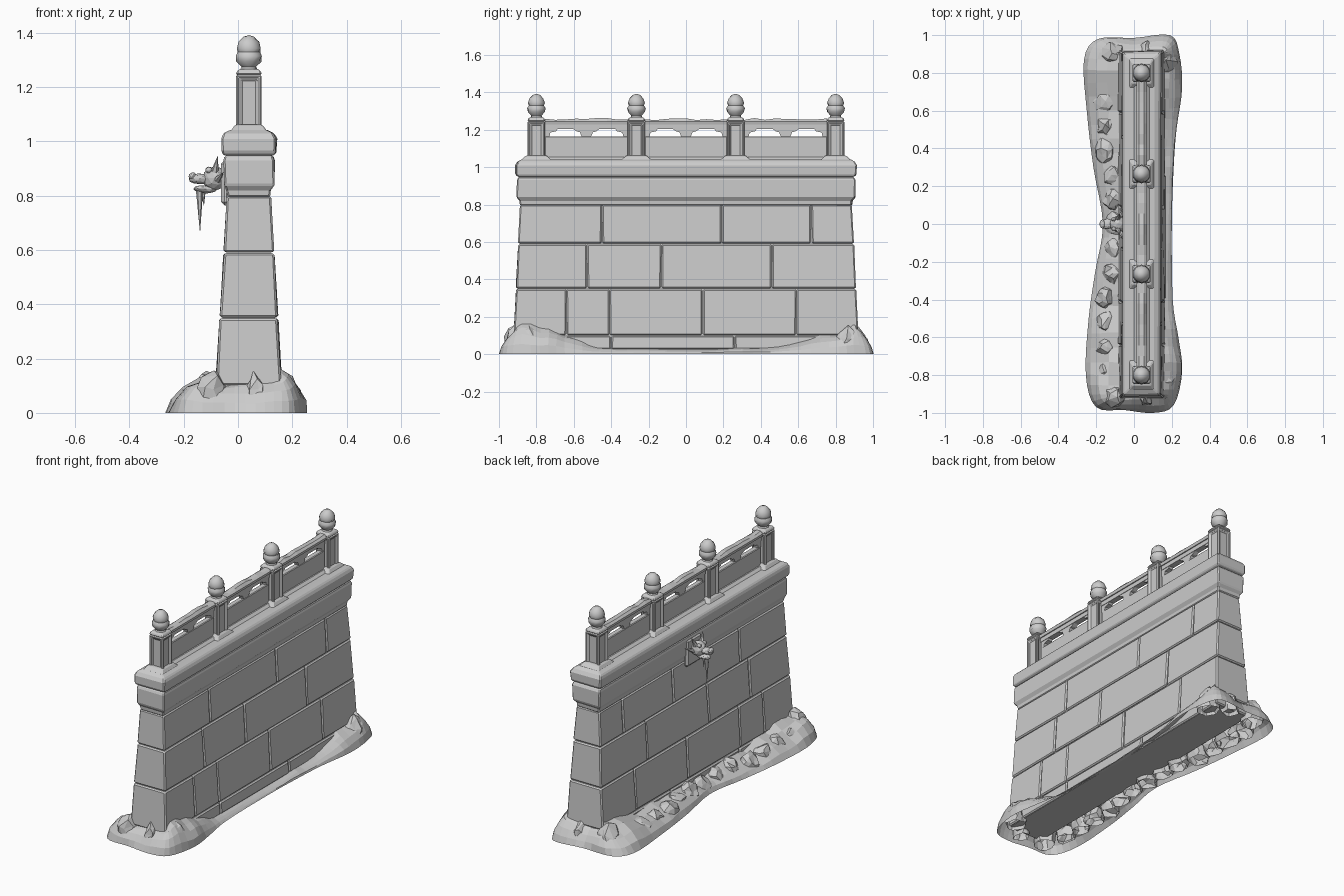
import bpy, bmesh, math, random
from mathutils import Vector, noise

random.seed(4)
old = bpy.data.objects.get("Cube")
if old:
    bpy.data.objects.remove(old)

stone = bpy.data.materials.new("pale_grey_stone")
stone.use_nodes = True
grey = (0.6, 0.6, 0.6, 1)
stone.diffuse_color = grey
stone.node_tree.nodes["Principled BSDF"].inputs["Base Color"].default_value = grey

CX = 0.04                         # centre line of the wall
POSTS = (-0.8, -0.265, 0.265, 0.8)


def finish(name, bm, bevel=0, smooth=False):
    bmesh.ops.recalc_face_normals(bm, faces=bm.faces)
    mesh = bpy.data.meshes.new(name)
    bm.to_mesh(mesh)
    bm.free()
    mesh.materials.append(stone)
    ob = bpy.data.objects.new(name, mesh)
    bpy.context.scene.collection.objects.link(ob)
    if bevel:
        mod = ob.modifiers.new("worn_edges", "BEVEL")
        mod.width, mod.segments = bevel, 1
        mod.limit_method, mod.angle_limit = "ANGLE", math.radians(35)
    if smooth:
        bpy.ops.object.select_all(action="DESELECT")
        ob.select_set(True)
        bpy.context.view_layer.objects.active = ob
        bpy.ops.object.shade_smooth_by_angle(angle=math.radians(40))
    return ob


def bridge(bm, rings):
    for a, b in zip(rings, rings[1:]):
        n = len(a)
        for i in range(n):
            bm.faces.new((a[i], a[(i + 1) % n], b[(i + 1) % n], b[i]))


def loft(bm, levels, jitter=0):
    """Stack rectangles given as (x0, x1, y0, y1, z)."""
    rings = []
    for x0, x1, y0, y1, z in levels:
        ring = [(x0, y0), (x1, y0), (x1, y1), (x0, y1)]
        rings.append([bm.verts.new((x + random.uniform(-jitter, jitter),
                                    y + random.uniform(-jitter, jitter), z)) for x, y in ring])
    bridge(bm, rings)
    bm.faces.new(rings[0])
    bm.faces.new(rings[-1])
    return rings


def box(bm, x0, x1, y0, y1, z0, z1):
    return loft(bm, [(x0, x1, y0, y1, z0), (x0, x1, y0, y1, z1)])


def sweep_y(bm, outline, y0, y1):
    """Extrude an x-z outline along y."""
    rings = [[bm.verts.new((x, y, z)) for x, z in outline] for y in (y0, y1)]
    bridge(bm, rings)
    bm.faces.new(rings[0])
    bm.faces.new(rings[1])


def half_size(z):
    """Battered wall: half thickness, centre and half length at a height."""
    t = z / 0.8
    return 0.128 - 0.048 * t, CX, 0.925 - 0.037 * t


# Wall core behind the joints
bm = bmesh.new()
levels = []
for z in (0.025, 0.8):
    hx, c, hy = half_size(z)
    levels.append((c - hx + 0.01, c + hx - 0.01, -hy + 0.01, hy - 0.01, z))
loft(bm, levels)
finish("wall_core", bm)

# Courses of stone blocks
courses = [(0.025, 0.1, (-0.4, 0.26)), (0.1, 0.35, (-0.64, -0.41, 0.09, 0.59)),
           (0.35, 0.59, (-0.53, -0.13, 0.46)), (0.59, 0.8, (-0.45, 0.19, 0.67))]
bm = bmesh.new()
for z0, z1, joints in courses:
    ends = (-2,) + joints + (2,)
    for a, b in zip(ends, ends[1:]):
        levels = []
        for z in (z0 + 0.002, z1 - 0.002):
            hx, c, hy = half_size(z)
            levels.append((c - hx, c + hx, max(a + 0.002, -hy), min(b - 0.002, hy), z))
        loft(bm, levels, 0.0025)
finish("stone_blocks", bm, 0.007)

# Frieze band and coping
bm = bmesh.new()
for rows in (((0.078, 0.887, 0.795), (0.082, 0.89, 0.82), (0.092, 0.905, 0.84), (0.095, 0.905, 0.93),
              (0.088, 0.897, 0.948)),
             ((0.092, 0.9, 0.948), (0.1, 0.91, 0.96), (0.102, 0.912, 1.01), (0.092, 0.9, 1.03),
              (0.068, 0.88, 1.042))):
    loft(bm, [(CX - hx, CX + hx, -hy, hy, z) for hx, hy, z in rows], 0.003)
finish("coping", bm, 0.006)

# Railing posts with sunken panels and flared feet
bm = bmesh.new()
for y in POSTS:
    box(bm, CX - 0.047, CX + 0.047, y - 0.047, y + 0.047, 1.035, 1.245)
sides = [f for f in bm.faces if abs(f.normal.z) < 0.5 and f.calc_area() > 0.01]
bmesh.ops.recalc_face_normals(bm, faces=bm.faces)
bmesh.ops.inset_individual(bm, faces=sides, thickness=0.02, depth=0)
bmesh.ops.inset_individual(bm, faces=sides, thickness=0.005, depth=-0.01)
for y in POSTS:
    loft(bm, [(CX - a, CX + a, y - b, y + b, z) for a, b, z in
              ((0.07, 0.085, 1.035), (0.05, 0.055, 1.062))])
    loft(bm, [(CX - a, CX + a, y - a, y + a, z) for a, z in
              ((0.047, 1.245), (0.047, 1.255), (0.036, 1.267))])
finish("railing_posts", bm, 0.006)

# Bud finials
bm = bmesh.new()
bud = ((0.034, 1.262), (0.028, 1.275), (0.047, 1.295), (0.05, 1.315), (0.042, 1.33),
       (0.046, 1.343), (0.038, 1.368), (0.02, 1.386))
for y in POSTS:
    rings = []
    for k, (r, z) in enumerate(bud):
        ring = []
        for i in range(10):
            a = math.tau * (i + 0.5 * (k % 2)) / 10
            ring.append(bm.verts.new((CX + r * math.cos(a), y + r * math.sin(a), z)))
        rings.append(ring)
    bridge(bm, rings)
    tip = bm.verts.new((CX, y, 1.392))
    for i in range(10):
        bm.faces.new((rings[-1][i], rings[-1][(i + 1) % 10], tip))
    bm.faces.new(rings[0])
finish("finials", bm, smooth=True)

# Railing bays: sill, panel, handrail and carved brackets in the opening
sills, panels, rails, brackets = (bmesh.new() for _ in range(4))
for a, b in zip(POSTS, POSTS[1:]):
    y0, y1, mid = a + 0.045, b - 0.045, (a + b) / 2
    sweep_y(sills, [(CX - 0.05, 1.035), (CX + 0.05, 1.035), (CX + 0.025, 1.055), (CX - 0.025, 1.055)], y0, y1)
    box(panels, CX - 0.017, CX + 0.017, y0, y1, 1.04, 1.165)
    box(rails, CX - 0.018, CX + 0.018, y0, y1, 1.203, 1.23)
    # Handrail with a gently uneven snow-worn top
    ring_list = []
    for i in range(9):
        y = y0 + (y1 - y0) * i / 8
        top = 1.257 + random.uniform(-0.006, 0.006)
        ring_list.append([rails.verts.new((CX + x, y, z)) for x, z in
                          ((-0.024, 1.228), (0.024, 1.228), (0.028, 1.245), (0.014, top), (-0.014, top), (-0.028, 1.245))])
    bridge(rings=ring_list, bm=rails)
    rails.faces.new(ring_list[0])
    rails.faces.new(ring_list[-1])
    # Central lotus and the scrolls beside the posts
    shapes = [[(mid - 0.075, 1.207), (mid - 0.05, 1.19), (mid - 0.035, 1.187), (mid - 0.025, 1.163),
               (mid + 0.025, 1.163), (mid + 0.035, 1.187), (mid + 0.05, 1.19), (mid + 0.075, 1.207)]]
    for y, s in ((y0, 1), (y1, -1)):
        shapes.append([(y, 1.163), (y + s * 0.025, 1.163), (y + s * 0.03, 1.185),
                       (y + s * 0.06, 1.192), (y + s * 0.07, 1.207), (y, 1.207)])
    for shape in shapes:
        rings = [[brackets.verts.new((CX + x, y, z)) for y, z in shape] for x in (-0.015, 0.015)]
        bridge(brackets, rings)
        brackets.faces.new(rings[0])
        brackets.faces.new(rings[1])
finish("railing_sills", sills)
finish("railing_panels", panels, 0.004)
finish("handrails", rails)
finish("carved_brackets", brackets)

# Beast-head water spout with its back plate
bm = bmesh.new()
box(bm, -0.062, -0.03, -0.065, 0.075, 0.765, 0.93)
finish("spout_plate", bm, 0.012)


def blob(bm, centre, size, rough=0.004):
    new = bmesh.ops.create_icosphere(bm, subdivisions=2, radius=1)["verts"]
    for v in new:
        v.co = Vector(centre) + Vector([c * s for c, s in zip(v.co, size)])
        v.co += noise.noise_vector(v.co * 25) * rough
    return new


def spike(bm, base, tip, r):
    d = Vector(tip) - Vector(base)
    new = bmesh.ops.create_cone(bm, cap_ends=True, segments=6, radius1=r, radius2=0.001, depth=d.length)["verts"]
    for v in new:
        v.co = d.to_track_quat("Z", "Y") @ v.co + (Vector(base) + Vector(tip)) / 2


bm = bmesh.new()
blob(bm, (-0.085, 0, 0.865), (0.045, 0.042, 0.045))
blob(bm, (-0.14, 0, 0.862), (0.042, 0.028, 0.02))
blob(bm, (-0.12, 0, 0.825), (0.045, 0.024, 0.014))
blob(bm, (-0.168, 0, 0.872), (0.014, 0.024, 0.014), 0.002)
for s in (-1, 1):
    blob(bm, (-0.108, s * 0.026, 0.895), (0.013, 0.011, 0.012), 0.002)
    spike(bm, (-0.085, s * 0.028, 0.89), (-0.075, s * 0.055, 0.945), 0.014)
    spike(bm, (-0.075, s * 0.035, 0.86), (-0.055, s * 0.085, 0.885), 0.014)
finish("beast_head_spout", bm)

# Icicles hanging from the jaw
bm = bmesh.new()
spike(bm, (-0.142, 0, 0.83), (-0.14, 0, 0.672), 0.014)
spike(bm, (-0.128, 0.01, 0.82), (-0.126, 0.01, 0.765), 0.009)
finish("icicles", bm)

# Ground mound: outline x, y and height where it meets the wall
outline = [Vector(p) for p in (
    (-0.2, -0.97, .13), (-0.05, -0.985, .1), (0.1, -1, .13), (0.21, -0.96, .15), (0.255, -0.78, .16),
    (0.235, -0.6, .08), (0.205, -0.4, .035), (0.2, 0, .03), (0.21, 0.3, .035), (0.225, 0.5, .05),
    (0.255, 0.72, .1), (0.24, 0.9, .15), (0.19, 1, .13), (0, 0.985, .1), (-0.19, 0.98, .13),
    (-0.265, 0.87, .15), (-0.25, 0.6, .1), (-0.215, 0.3, .09), (-0.165, 0, .08),
    (-0.205, -0.25, .08), (-0.24, -0.5, .09), (-0.255, -0.8, .13))]
loop = []
n = len(outline)
for i in range(n):
    p = [outline[(i + k) % n] for k in (-1, 0, 1, 2)]
    for k in range(4):
        t = k / 4
        loop.append(0.5 * (2 * p[1] + (p[2] - p[0]) * t + (2 * p[0] - 5 * p[1] + 4 * p[2] - p[3]) * t * t
                           + (3 * p[1] - p[0] - 3 * p[2] + p[3]) * t ** 3))
bm = bmesh.new()
rings = []
for t, lift in ((0, 0), (0.1, 0.32), (0.35, 0.6), (0.65, 0.8), (1, 1)):
    ring = []
    for q in loop:
        wall = Vector((min(max(q.x, -0.07), 0.15), min(max(q.y, -0.9), 0.9), 0))
        co = Vector((q.x, q.y, 0)).lerp(wall, t)
        if 0 < t < 1:
            co += noise.noise_vector(co * 9) * 0.012
        co.z = q.z * lift * (1 + (0.35 * noise.noise(co * 8) if t else 0))
        ring.append(bm.verts.new(co))
    rings.append(ring)
bridge(bm, rings)
bmesh.ops.remove_doubles(bm, verts=bm.verts, dist=0.002)
finish("ground_mound", bm)

# Rocks along the rear side and around the corners
rocks = [(-0.15 + 0.05 * (1 - abs(y)) * (abs(y) < 0.35), y, random.uniform(0.05, 0.085), 0.1)
         for y in [-0.78 + 0.13 * i for i in range(13)]]
rocks += [(-0.1, -0.91, 0.07, 0.155), (0.06, -0.92, 0.05, 0.15), (0.17, -0.84, 0.07, 0.16),
          (-0.11, 0.9, 0.07, 0.16), (0.06, 0.92, 0.05, 0.13), (0.17, 0.86, 0.07, 0.15)]
bm = bmesh.new()
for x, y, r, h in rocks:
    blob(bm, (x, y, 0.03), (r * 0.85, r, (h - 0.03) * random.uniform(0.9, 1.05)), 0.022)
bmesh.ops.bisect_plane(bm, geom=bm.verts[:] + bm.edges[:] + bm.faces[:], plane_co=(0, 0, 0.001),
                       plane_no=(0, 0, -1), clear_outer=True)
finish("rocks", bm)
